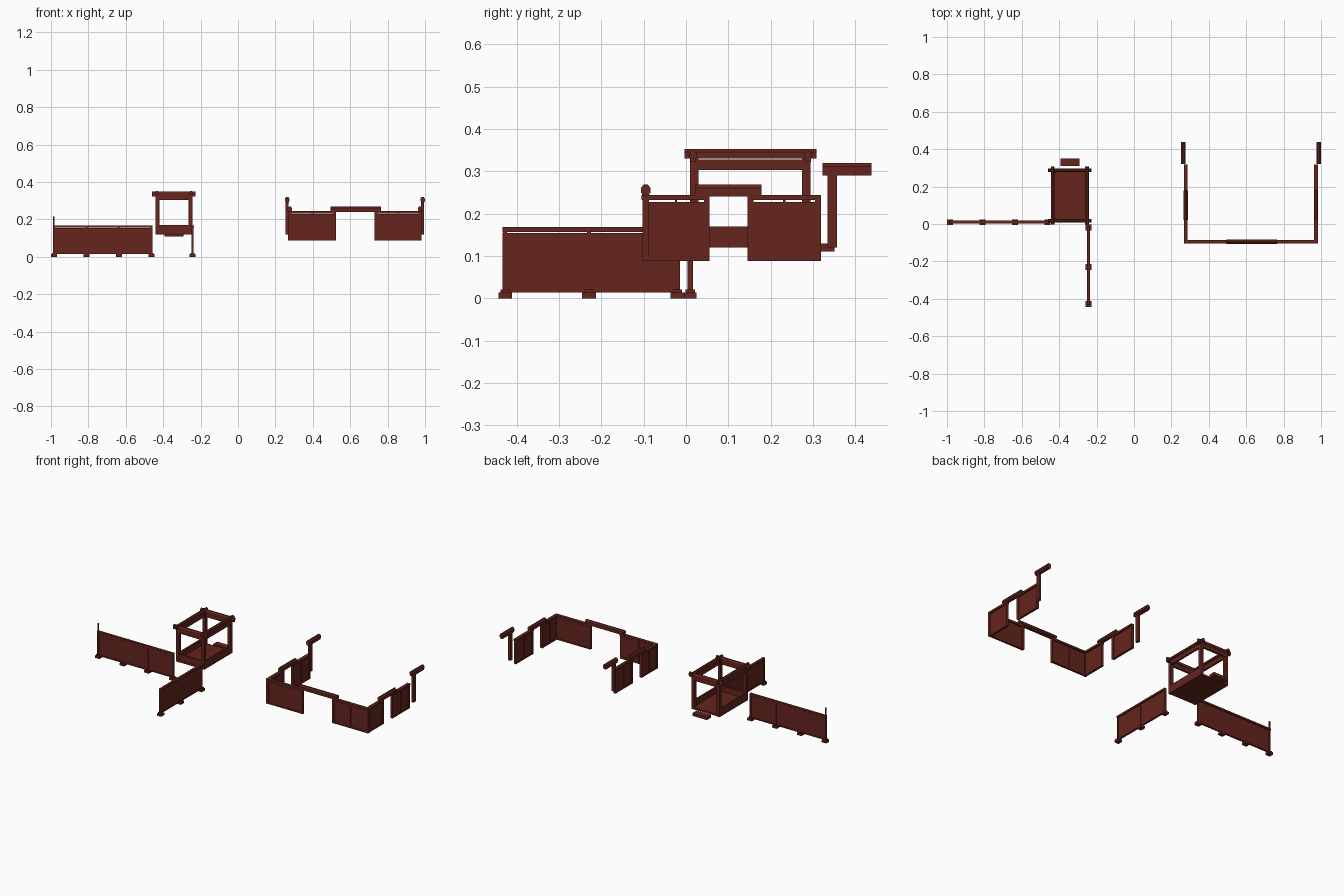
import bpy, bmesh
from mathutils import Matrix

if "Cube" in bpy.data.objects:
    bpy.data.objects.remove(bpy.data.objects["Cube"])

mat = bpy.data.materials.new("dark_red_wood")
mat.diffuse_color = (0.13, 0.018, 0.012, 1)
mat.use_nodes = True
mat.node_tree.nodes["Principled BSDF"].inputs["Base Color"].default_value = mat.diffuse_color


def finish(name, bm):
    bmesh.ops.recalc_face_normals(bm, faces=bm.faces)
    me = bpy.data.meshes.new(name)
    bm.to_mesh(me)
    bm.free()
    me.materials.append(mat)
    ob = bpy.data.objects.new(name, me)
    bpy.context.collection.objects.link(ob)
    return ob


def box(bm, x0, x1, y0, y1, z0, z1):
    m = Matrix.Translation(((x0 + x1) / 2, (y0 + y1) / 2, (z0 + z1) / 2)) @ \
        Matrix.Diagonal((x1 - x0, y1 - y0, z1 - z0, 1))
    bmesh.ops.create_cube(bm, size=1, matrix=m)


def run_box(bm, axis, a0, a1, c, w, z0, z1):
    # box running along an axis, centred on c across it
    if axis == 'x':
        box(bm, a0, a1, c - w / 2, c + w / 2, z0, z1)
    else:
        box(bm, c - w / 2, c + w / 2, a0, a1, z0, z1)


def ridge(bm, axis, a0, a1, c, w, z0, z1):
    # beam with a chamfered top
    h, k = w / 2, (z1 - z0) * 0.3
    prof = [(-h * .75, z0), (h * .75, z0), (h * .75, z0 + k), (h, z0 + k),
            (h, z1 - k), (h * .4, z1), (-h * .4, z1), (-h, z1 - k), (-h, z0 + k), (-h * .75, z0 + k)]
    rings = []
    for a in (a0, a1):
        rings.append([bm.verts.new((a, c + p, z) if axis == 'x' else (c + p, a, z)) for p, z in prof])
    n = len(prof)
    for i in range(n):
        bm.faces.new((rings[0][i], rings[0][(i + 1) % n], rings[1][(i + 1) % n], rings[1][i]))
    for r in rings:
        bm.faces.new(r)


def fence(name, axis, stations, c):
    # low fence on feet
    bm = bmesh.new()
    a, b = stations[0], stations[-1]
    for s in stations:
        run_box(bm, axis, s - .016, s + .016, c, .030, 0, .014)
        run_box(bm, axis, s - .011, s + .011, c, .022, .014, .021)
        run_box(bm, axis, s - .005, s + .005, c, .012, .014, .16)
    run_box(bm, axis, a - .006, b + .006, c, .007, .014, .154)
    run_box(bm, axis, a - .006, b + .006, c, .012, .014, .022)
    run_box(bm, axis, a - .006, b + .006, c, .016, .157, .168)
    finish(name, bm)


def wall(bm, axis, a0, a1, c):
    # framed wall panel
    run_box(bm, axis, a0, a1, c, .009, .09, .228)
    run_box(bm, axis, a0, a1, c, .014, .088, .097)
    run_box(bm, axis, a0, a1, c, .020, .232, .244)
    mid = (a0 + a1) / 2
    for s, w in ((a0 + .007, .014), (a1 - .007, .014), (mid, .005)):
        run_box(bm, axis, s - w / 2, s + w / 2, c, .016 if w > .01 else .011, .088, .238)


fence("left_fence", 'x', [-.983, -.81, -.637, -.462], .010)
fence("front_fence", 'y', [-.427, -.229, -.02], -.243)

bm = bmesh.new()
box(bm, -.989, -.981, .006, .014, .16, .216)
finish("fence_end_post", bm)

# open pavilion
bm = bmesh.new()
box(bm, -.44, -.245, .012, .292, .12, .132)
finish("pavilion_floor", bm)

bm = bmesh.new()
for x in (-.436, -.249):
    box(bm, x - .005, x + .005, .02, .285, .12, .17)
box(bm, -.435, -.25, .014, .024, .12, .17)
finish("pavilion_low_walls", bm)

bm = bmesh.new()
for x in (-.431, -.254):
    for y in (.020, .284):
        box(bm, x - .010, x + .010, y - .010, y + .010, .12, .335)
finish("pavilion_posts", bm)

bm = bmesh.new()
for x in (-.434, -.251):
    run_box(bm, 'y', .02, .284, x, .012, .303, .328)
    ridge(bm, 'y', -.004, .308, x, .020, .330, .352)
for y in (.017, .288):
    run_box(bm, 'x', -.43, -.255, y, .012, .303, .328)
    ridge(bm, 'x', -.461, -.226, y, .018, .322, .349)
finish("pavilion_roof_beams", bm)

bm = bmesh.new()
box(bm, -.392, -.292, .311, .351, .11, .129)
finish("pavilion_step", bm)

# three-sided enclosure, mirrored about x = 0.625
bm = bmesh.new()
wall(bm, 'x', .268, .524, -.095)
wall(bm, 'x', .731, .982, -.095)
finish("front_walls", bm)
bm = bmesh.new()
ridge(bm, 'x', .495, .765, -.095, .023, .240, .269)
finish("front_lintel", bm)

for side, s in (("left", -1), ("right", 1)):
    x = .625 + s * .348
    bm = bmesh.new()
    wall(bm, 'y', -.103, .056, x)
    wall(bm, 'y', .145, .319, x)
    finish(side + "_walls", bm)
    bm = bmesh.new()
    ridge(bm, 'y', .022, .178, x, .023, .240, .269)
    finish(side + "_lintel", bm)
    # lamp-like pole with an overhanging arm
    xp = .625 + s * .362
    bm = bmesh.new()
    box(bm, xp - .008, xp + .008, .334, .356, .12, .298)
    ridge(bm, 'y', .322, .438, xp, .025, .290, .320)
    finish(side + "_pole", bm)
